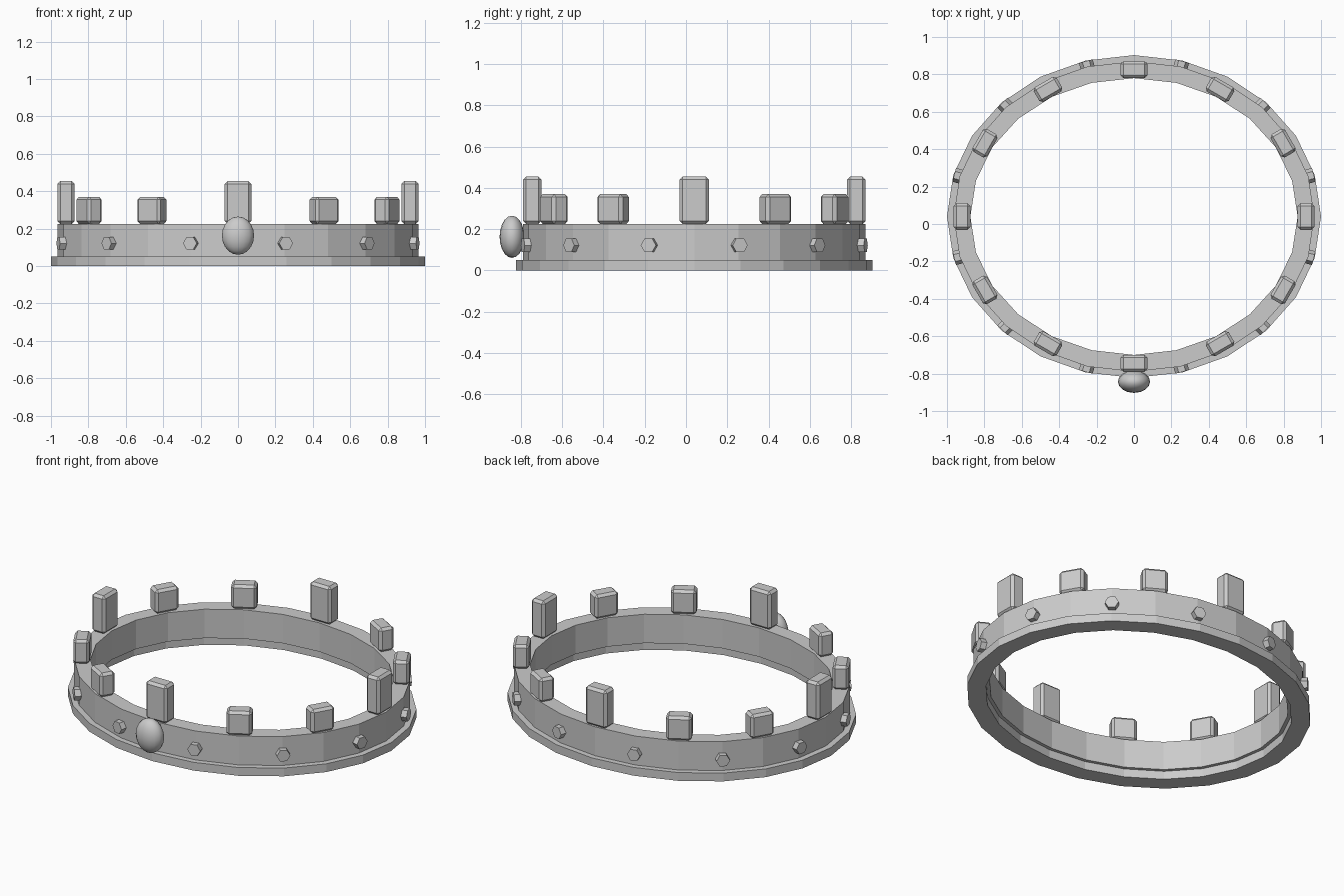
import bpy, bmesh, math
from mathutils import Matrix

if "Cube" in bpy.data.objects:
    bpy.data.objects.remove(bpy.data.objects["Cube"])

CY = 0.04      # centre of the oval ring in y
SIDES = 24

metal = bpy.data.materials.new("plain grey")
metal.diffuse_color = (0.6, 0.6, 0.6, 1)
metal.use_nodes = True
metal.node_tree.nodes["Principled BSDF"].inputs["Base Color"].default_value = metal.diffuse_color


def finish(name, bm):
    bmesh.ops.recalc_face_normals(bm, faces=bm.faces)
    me = bpy.data.meshes.new(name)
    bm.to_mesh(me)
    bm.free()
    me.materials.append(metal)
    ob = bpy.data.objects.new(name, me)
    bpy.context.collection.objects.link(ob)
    return ob


def oval(rx, ry, a):
    return rx * math.cos(a), CY + ry * math.sin(a)


def oval_ring(name, outer, inner, z0, z1):
    """Oval tube with a rectangular section."""
    bm = bmesh.new()
    rows = []
    for i in range(SIDES):
        a = 2 * math.pi * i / SIDES
        rows.append([bm.verts.new((*oval(*r, a), z)) for r, z in
                     ((outer, z0), (outer, z1), (inner, z1), (inner, z0))])
    for i in range(SIDES):
        p, q = rows[i], rows[(i + 1) % SIDES]
        for k in range(4):
            m = (k + 1) % 4
            bm.faces.new((p[k], q[k], q[m], p[m]))
    return finish(name, bm)


# Band and base rim
oval_ring("base_rim", (1.0, 0.863), (0.895, 0.76), 0.0, 0.05)
oval_ring("band", (0.965, 0.83), (0.875, 0.74), 0.05, 0.225)

# Bevelled blocks on top, every third one tall
for i in range(12):
    a = math.radians(30 * i)
    h = 0.23 if i % 3 == 0 else 0.145
    bm = bmesh.new()
    bmesh.ops.create_cube(bm, size=1, matrix=Matrix.Diagonal((0.09, 0.142, h, 1)))
    bmesh.ops.bevel(bm, geom=bm.edges[:], offset=0.015, segments=1,
                    affect='EDGES', profile=0.5)
    ob = finish(f"top_block_{i + 1}", bm)
    ob.location = (*oval(0.92, 0.785, a), 0.225 + h / 2)
    ob.rotation_euler.z = a

# Six-sided studs around the band
for i in range(12):
    a = math.radians(30 * i + 15)
    bm = bmesh.new()
    bmesh.ops.create_cone(bm, cap_ends=True, segments=6, radius1=0.038,
                          radius2=0.038, depth=0.04)
    # points of the hexagon lie sideways, axis points outward
    for v in bm.verts:
        ang = math.atan2(v.co.y, v.co.x)
        if i == 0 and abs(ang) < 0.01:
            break
    start = math.atan2(bm.verts[:][0].co.y, bm.verts[:][0].co.x)
    bm.transform(Matrix.Rotation(math.pi / 2 - start, 4, 'Z'))
    bm.transform(Matrix.Rotation(math.pi / 2, 4, 'Y'))
    ob = finish(f"stud_{i + 1}", bm)
    ob.location = (*oval(0.975, 0.84, a), 0.122)
    ob.rotation_euler.z = a

# Oval front gem
bm = bmesh.new()
bmesh.ops.create_uvsphere(bm, u_segments=16, v_segments=10, radius=1,
                          matrix=Matrix.Diagonal((0.086, 0.06, 0.102, 1)))
for f in bm.faces:
    f.smooth = True
gem = finish("front_gem", bm)
gem.location = (0, -0.843, 0.163)
